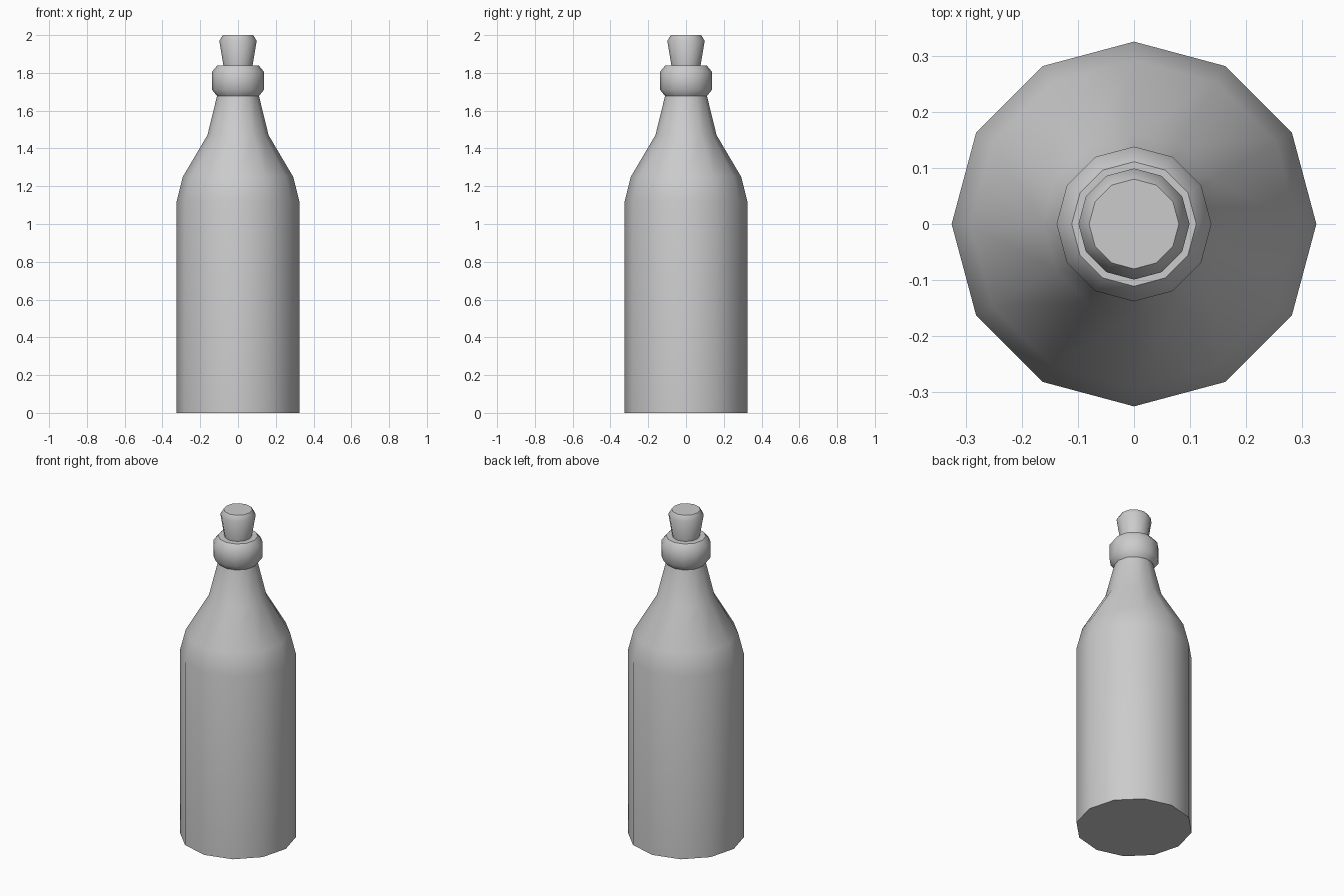
import bpy
import bmesh
from math import cos, sin, pi, radians

SIDES = 12

default = bpy.data.objects.get("Cube")
if default:
    bpy.data.objects.remove(default, do_unlink=True)

# One plain grey for every part
grey = bpy.data.materials.new("light_grey")
grey.use_nodes = True
grey.diffuse_color = (0.6, 0.6, 0.6, 1)
grey.node_tree.nodes["Principled BSDF"].inputs["Base Color"].default_value = grey.diffuse_color


def lathe(name, profile):
    """Turn a (radius, height) profile, bottom to top, into a capped solid."""
    bm = bmesh.new()
    rings = [[bm.verts.new((r * cos(2 * pi * i / SIDES), r * sin(2 * pi * i / SIDES), z))
              for i in range(SIDES)] for r, z in profile]
    for low, high in zip(rings, rings[1:]):
        for i in range(SIDES):
            j = (i + 1) % SIDES
            bm.faces.new((low[i], low[j], high[j], high[i]))
    bm.faces.new(rings[0][::-1])
    bm.faces.new(rings[-1])
    mesh = bpy.data.meshes.new(name)
    bm.to_mesh(mesh)
    bm.free()
    mesh.materials.append(grey)
    obj = bpy.data.objects.new(name, mesh)
    bpy.context.collection.objects.link(obj)
    bpy.ops.object.select_all(action="DESELECT")
    obj.select_set(True)
    bpy.context.view_layer.objects.active = obj
    bpy.ops.object.shade_smooth_by_angle(angle=radians(45))
    return obj


# Body with sloping shoulder and tapered neck
lathe("bottle_body", [(0.325, 0), (0.325, 1.12), (0.292, 1.25), (0.162, 1.47), (0.108, 1.69)])
# Bevelled ring around the mouth
lathe("lip_ring", [(0.111, 1.678), (0.138, 1.711), (0.138, 1.805), (0.111, 1.838)])
# Flared stopper with a chamfered top
lathe("cork", [(0.074, 1.82), (0.099, 1.97), (0.08, 2.0)])
